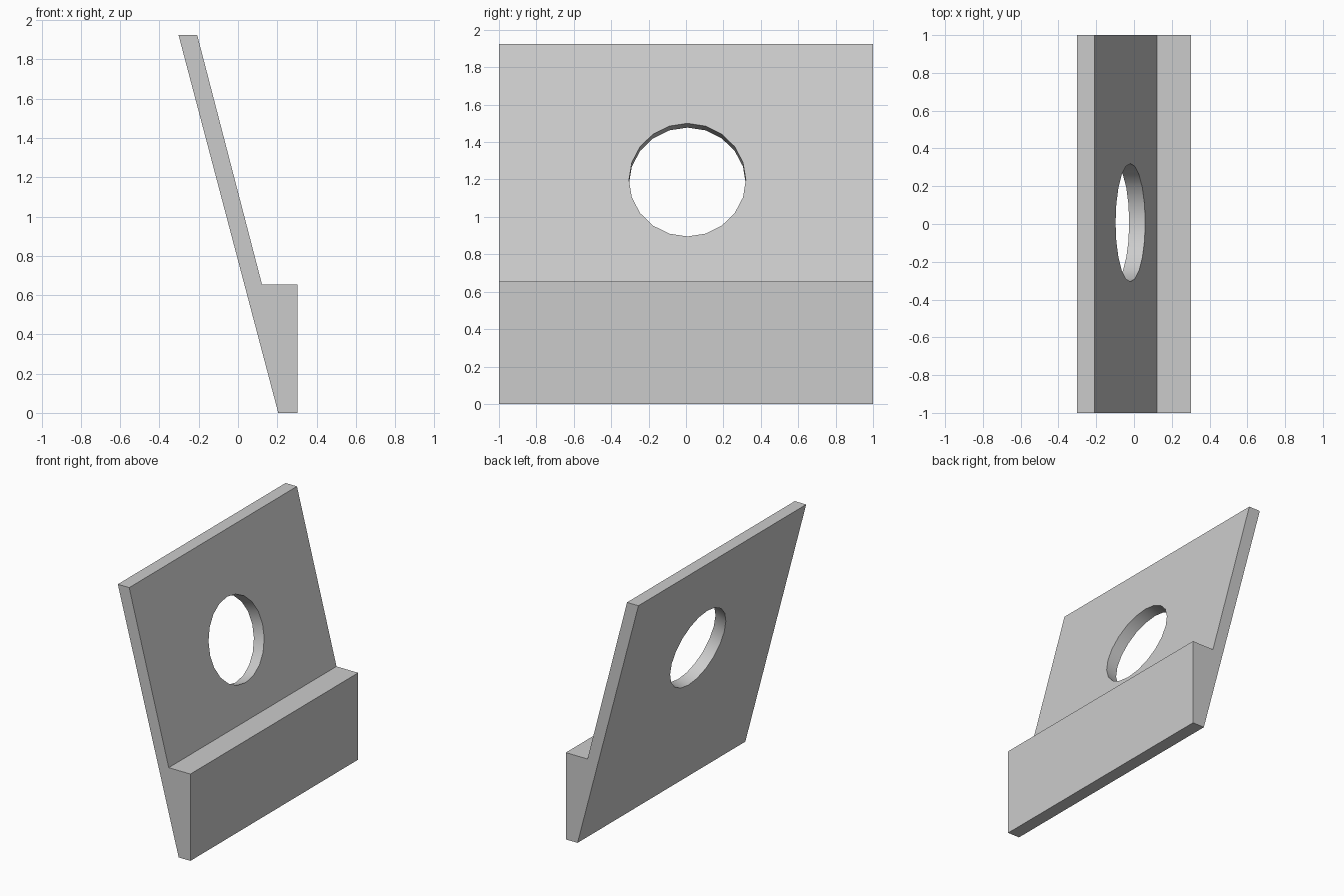
import bpy, bmesh, math

if "Cube" in bpy.data.objects:
    bpy.data.objects.remove(bpy.data.objects["Cube"])

# Leaning plate with a front ledge: side profile (x, z) extruded along y
profile = [(0.205, 0), (0.303, 0), (0.303, 0.655), (0.122, 0.655),
           (-0.208, 1.925), (-0.303, 1.925)]
bm = bmesh.new()
face = bm.faces.new([bm.verts.new((x, -1, z)) for x, z in profile])
ext = bmesh.ops.extrude_face_region(bm, geom=[face])
bmesh.ops.translate(bm, vec=(0, 2, 0),
                    verts=[v for v in ext["geom"] if isinstance(v, bmesh.types.BMVert)])
bmesh.ops.recalc_face_normals(bm, faces=bm.faces)
mesh = bpy.data.meshes.new("leaning_plate")
bm.to_mesh(mesh)
bm.free()
plate = bpy.data.objects.new("leaning_plate", mesh)
bpy.context.collection.objects.link(plate)

# Round hole cut square to the leaning face
lean = math.atan2(0.33, 1.27)
bpy.ops.mesh.primitive_cylinder_add(vertices=20, radius=0.3125, depth=0.5,
                                    location=(-0.018, 0.0075, 1.198),
                                    rotation=(0, math.pi / 2 - lean, 0))
cutter = bpy.context.object
cutter.name = "hole_cutter"

cut = plate.modifiers.new("hole", 'BOOLEAN')
cut.operation = 'DIFFERENCE'
cut.solver = 'EXACT'
cut.object = cutter
bpy.ops.object.select_all(action='DESELECT')
plate.select_set(True)
bpy.context.view_layer.objects.active = plate
bpy.ops.object.modifier_apply(modifier=cut.name)
bpy.data.objects.remove(cutter)

# Smooth hole wall, crisp edges elsewhere
bpy.ops.object.shade_smooth_by_angle(angle=math.radians(30))
